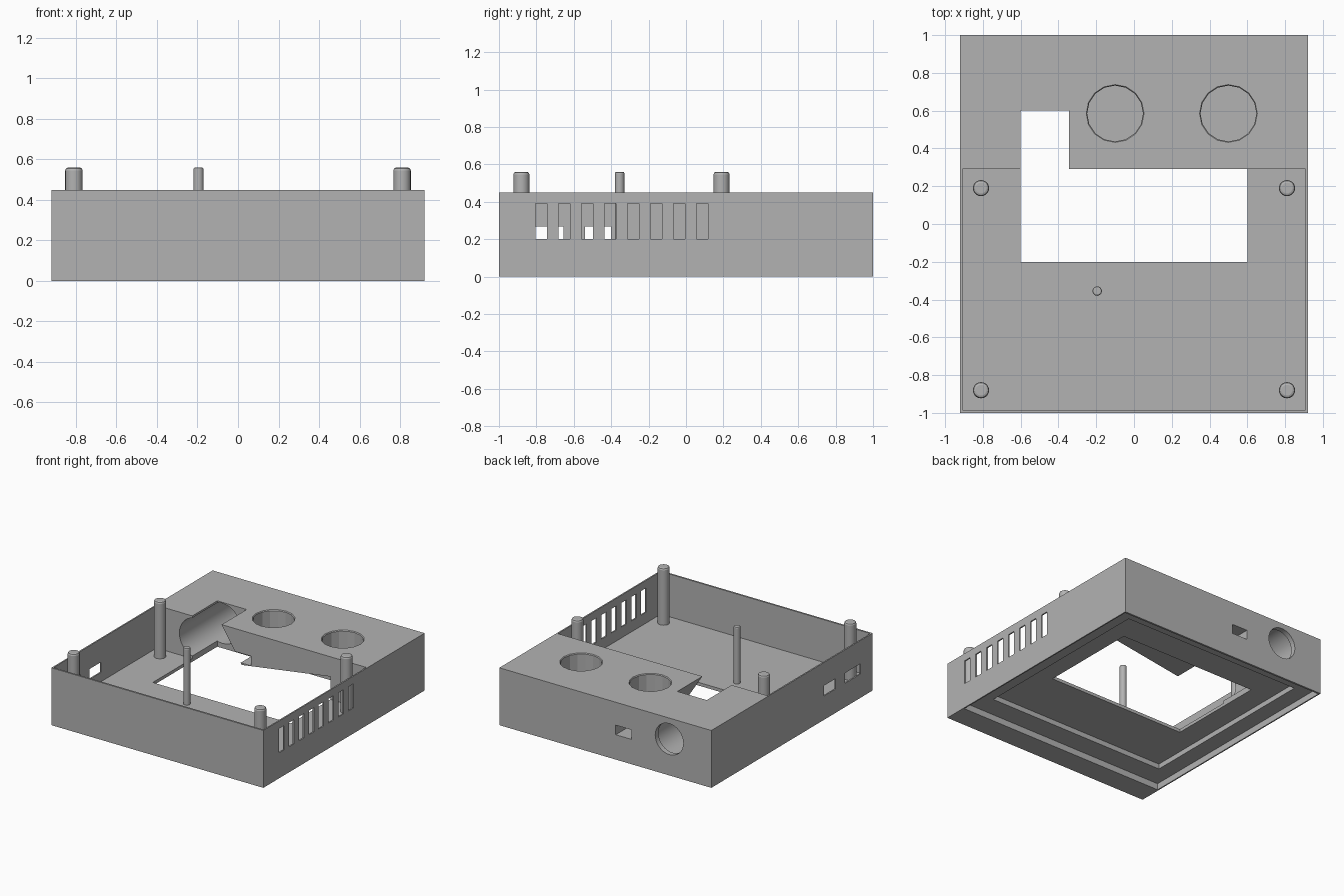
import bpy
import bmesh
import math
from mathutils import Matrix

cube = bpy.data.objects.get("Cube")
if cube:
    bpy.data.objects.remove(cube, do_unlink=True)

GREY = (0.45, 0.45, 0.45, 1.0)
plastic = bpy.data.materials.new("grey plastic")
plastic.use_nodes = True
plastic.diffuse_color = GREY
plastic.node_tree.nodes["Principled BSDF"].inputs["Base Color"].default_value = GREY


def finish(name, bm):
    bmesh.ops.recalc_face_normals(bm, faces=bm.faces)
    mesh = bpy.data.meshes.new(name)
    bm.to_mesh(mesh)
    bm.free()
    mesh.materials.append(plastic)
    ob = bpy.data.objects.new(name, mesh)
    bpy.context.scene.collection.objects.link(ob)
    return ob


def box(name, x, y, z):
    """Box from (min, max) pairs."""
    bm = bmesh.new()
    bmesh.ops.create_cube(bm, size=1)
    for v in bm.verts:
        v.co = [lo + (c + 0.5) * (hi - lo) for c, (lo, hi) in zip(v.co, (x, y, z))]
    return finish(name, bm)


def cylinder(name, center, r1, r2, depth, sides, along_y=False):
    bm = bmesh.new()
    turn = Matrix.Rotation(math.pi / 2, 4, 'X') if along_y else Matrix()
    bmesh.ops.create_cone(bm, cap_ends=True, segments=sides, radius1=r1, radius2=r2,
                          depth=depth, matrix=Matrix.Translation(center) @ turn)
    return finish(name, bm)


def prism(name, profile, y0, y1):
    """Extrude an xz profile along y."""
    bm = bmesh.new()
    face = bm.faces.new([bm.verts.new((x, y0, z)) for x, z in profile])
    new = bmesh.ops.extrude_face_region(bm, geom=[face])["geom"]
    bmesh.ops.translate(bm, vec=(0, y1 - y0, 0),
                        verts=[g for g in new if isinstance(g, bmesh.types.BMVert)])
    return finish(name, bm)


def cut(target, cutter):
    mod = target.modifiers.new("cut", 'BOOLEAN')
    mod.operation = 'DIFFERENCE'
    mod.solver = 'EXACT'
    mod.object = cutter
    bpy.context.view_layer.update()
    graph = bpy.context.evaluated_depsgraph_get()
    mesh = bpy.data.meshes.new_from_object(target.evaluated_get(graph))
    target.modifiers.clear()
    target.data = mesh
    bpy.data.objects.remove(cutter, do_unlink=True)


FLOOR = 0.115
TOP = 0.45
body = box("case_body", (-0.92, 0.92), (-1, 1), (0, TOP))

# open tray at the front, leaving a raised block at the back
cut(body, box("tray", (-0.909, 0.909), (-0.986, 0.29), (FLOOR, 0.7)))
# stepped recess in the underside
cut(body, box("outer_recess", (-0.91, 0.91), (-0.82, 0.985), (-0.1, 0.05)))
cut(body, box("inner_recess", (-0.78, 0.78), (-0.65, 0.87), (-0.1, 0.09)))
# floor window, with the sloping void and notch in the block
cut(body, prism("window", [(-0.6, -0.1), (0.6, -0.1), (0.6, 0.295), (-0.17, 0.18),
                           (-0.345, TOP), (-0.345, 0.7), (-0.6, 0.7)], -0.2, 0.6))

# two round pockets in the top, with a chamfered rim
for x in (-0.1, 0.5):
    cut(body, cylinder("pocket", (x, 0.585, 0.4), 0.148, 0.148, 0.2, 16))
    cut(body, cylinder("rim", (x, 0.585, TOP), 0.138, 0.168, 0.04, 16))

# round socket and square socket through the back
cut(body, cylinder("bore", (-0.555, 0.6, 0.285), 0.157, 0.157, 0.72, 32, True))
cut(body, cylinder("socket", (-0.555, 1, 0.285), 0.122, 0.122, 0.2, 32, True))
cut(body, box("square_socket", (-0.225, -0.09), (0.2, 1.1), (0.195, 0.27)))

# ventilation slots on one side, connector slots on the other
for i in range(8):
    y = -0.805 + i * 0.123
    cut(body, box("vent", (0.85, 1), (y, y + 0.062), (0.2, 0.39)))
for y0, y1 in ((-0.85, -0.655), (-0.54, -0.4)):
    cut(body, box("slot", (-1, -0.85), (y0, y1), (0.187, 0.268)))


# standing posts with bevelled tops
def post(name, x, y, radius, bevel):
    height = 0.56 - FLOOR + 0.01
    ob = cylinder(name, (x, y, 0.56 - height / 2), radius, radius, height, 20)
    bm = bmesh.new()
    bm.from_mesh(ob.data)
    top = max(v.co.z for v in bm.verts)
    edges = [e for e in bm.edges if all(v.co.z > top - 1e-4 for v in e.verts)]
    bmesh.ops.bevel(bm, geom=edges, offset=bevel, segments=2, affect='EDGES', profile=0.5)
    bm.to_mesh(ob.data)
    bm.free()
    return ob


smooth = [body]
for side, x in (("left", 0.81), ("right", -0.81)):
    for end, y in (("front", -0.88), ("back", 0.19)):
        smooth.append(post(f"{end}_{side}_post", x, y, 0.043, 0.014))
smooth.append(post("small_post", -0.195, -0.355, 0.025, 0.008))

bpy.ops.object.select_all(action='DESELECT')
for ob in smooth:
    ob.select_set(True)
bpy.context.view_layer.objects.active = body
bpy.ops.object.shade_smooth_by_angle(angle=math.radians(20))
